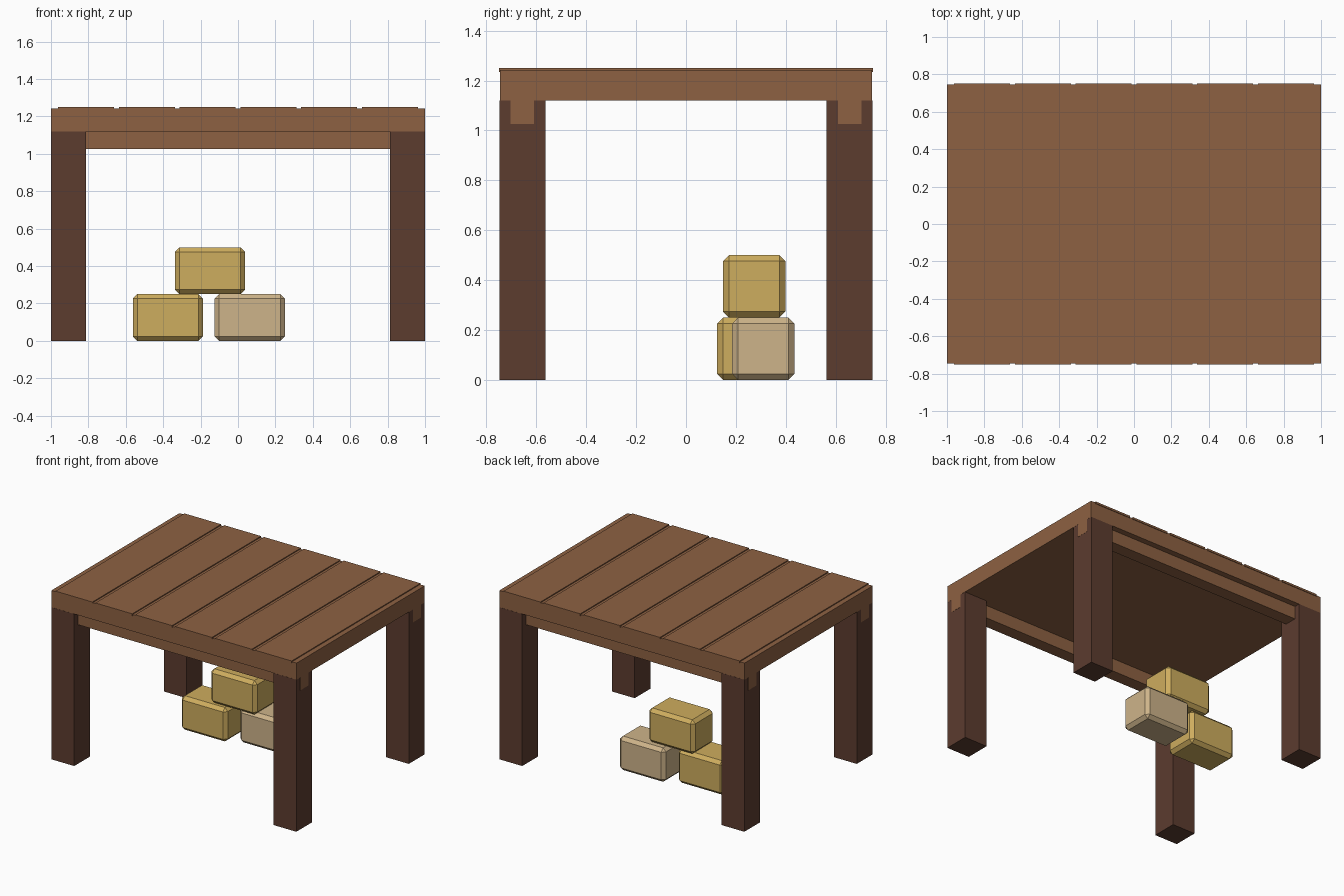
import bpy, bmesh

if "Cube" in bpy.data.objects:
    bpy.data.objects.remove(bpy.data.objects["Cube"])


def srgb(r, g, b):
    def lin(c):
        c /= 255
        return c / 12.92 if c <= 0.04045 else ((c + 0.055) / 1.055) ** 2.4
    return (lin(r), lin(g), lin(b), 1)


def material(name, rgb):
    m = bpy.data.materials.new(name)
    m.diffuse_color = srgb(*rgb)
    m.use_nodes = True
    m.node_tree.nodes["Principled BSDF"].inputs["Base Color"].default_value = m.diffuse_color
    return m


wood = material("warm_brown_wood", (141, 97, 66))
dark_wood = material("dark_brown_wood", (92, 60, 47))
gold = material("golden_straw", (206, 173, 94))
tan = material("pale_tan", (206, 180, 138))


def box(name, lo, hi, mat, chamfer=0):
    bm = bmesh.new()
    bmesh.ops.create_cube(bm, size=1)
    for v in bm.verts:
        for i in range(3):
            v.co[i] = lo[i] if v.co[i] < 0 else hi[i]
    if chamfer:
        bmesh.ops.bevel(bm, geom=bm.edges[:], offset=chamfer, segments=1,
                        affect='EDGES', profile=0.5)
    mesh = bpy.data.meshes.new(name)
    bm.to_mesh(mesh)
    bm.free()
    mesh.materials.append(mat)
    ob = bpy.data.objects.new(name, mesh)
    bpy.context.collection.objects.link(ob)
    return ob


# Table top slab
box("table_top", (-1, -0.746, 1.12), (1, 0.746, 1.243), wood)

# Six thin planks laid across the slab
for i in range(6):
    x = -0.8125 + 0.325 * i
    box(f"plank_{i + 1}", (x - 0.15, -0.75, 1.235), (x + 0.15, 0.75, 1.25), wood)

# Legs, and a rail along the front and back running through them
for y, side in ((-1, "front"), (1, "back")):
    for x, hand in ((-1, "left"), (1, "right")):
        xs = sorted((x * 0.8125, x * 0.999))
        ys = sorted((y * 0.5625, y * 0.747))
        box(f"{side}_{hand}_leg", (xs[0], ys[0], 0), (xs[1], ys[1], 1.12), dark_wood)
    ys = sorted((y * 0.61, y * 0.703))
    box(f"{side}_rail", (-1, ys[0], 1.025), (1, ys[1], 1.125), wood)

# Stacked chamfered bales under the table: centre x, centre y, base z
for name, x, y, z, mat in (("left_bale", -0.375, 0.25, 0, gold),
                           ("right_bale", 0.0625, 0.31, 0, tan),
                           ("top_bale", -0.15, 0.273, 0.25, gold)):
    box(name, (x - 0.1875, y - 0.125, z), (x + 0.1875, y + 0.125, z + 0.25),
        mat, chamfer=0.024)
